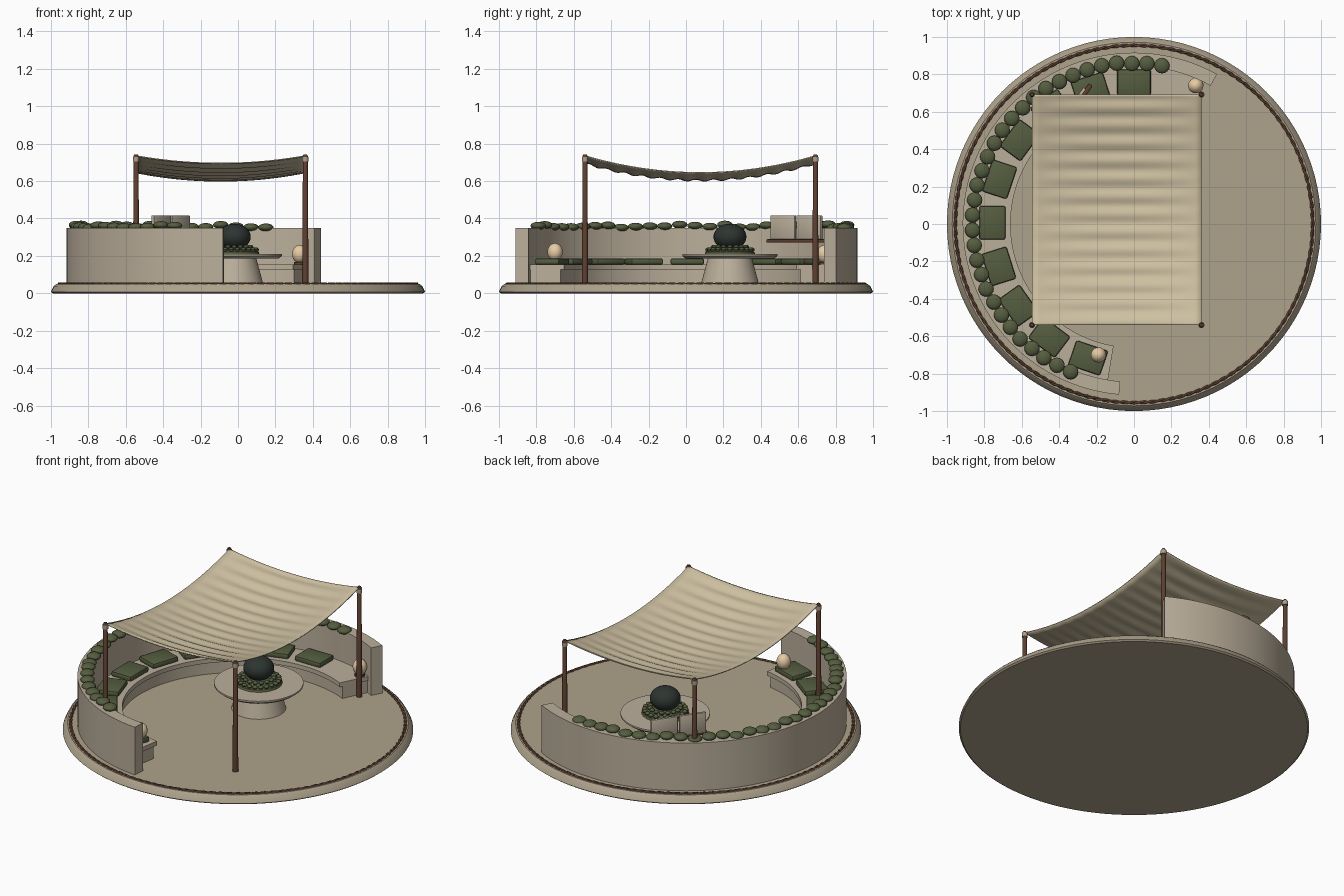
import bpy, bmesh, math, random
from math import cos, sin, radians, pi
from mathutils import Matrix, Vector

if "Cube" in bpy.data.objects:
    bpy.data.objects.remove(bpy.data.objects["Cube"])
random.seed(4)

def mat(name, rgb):
    m = bpy.data.materials.new(name)
    m.diffuse_color = (*rgb, 1)
    m.use_nodes = True
    m.node_tree.nodes["Principled BSDF"].inputs["Base Color"].default_value = m.diffuse_color
    return m

SAND = mat("sand", (0.42, 0.36, 0.26))
STONE = mat("stone", (0.50, 0.43, 0.33))
CLOTH = mat("cloth", (0.62, 0.53, 0.36))
GREEN = mat("green", (0.09, 0.11, 0.05))
DARK = mat("dark_green", (0.025, 0.035, 0.03))
WOOD = mat("wood", (0.11, 0.05, 0.03))
GLOW = mat("glow", (0.80, 0.60, 0.38))

def finish(name, bm, m, smooth=True):
    bmesh.ops.recalc_face_normals(bm, faces=bm.faces[:])
    me = bpy.data.meshes.new(name)
    bm.to_mesh(me)
    bm.free()
    ob = bpy.data.objects.new(name, me)
    bpy.context.collection.objects.link(ob)
    me.materials.append(m)
    if smooth:
        bpy.ops.object.select_all(action='DESELECT')
        ob.select_set(True)
        bpy.context.view_layer.objects.active = ob
        bpy.ops.object.shade_smooth_by_angle(angle=radians(35))
    return ob

def sweep(name, prof, m, a0=0, a1=360, steps=64, at=(0, 0)):
    """Sweep a closed (radius, z) profile about a vertical axis."""
    bm = bmesh.new()
    full = a1 - a0 >= 360
    rings = []
    for i in range(steps if full else steps + 1):
        a = radians(a0 + (a1 - a0) * i / steps)
        rings.append([bm.verts.new((at[0] + r * cos(a), at[1] + r * sin(a), z)) for r, z in prof])
    n = len(prof)
    for i in range(steps):
        p, q = rings[i], rings[(i + 1) % len(rings)]
        for j in range(n):
            bm.faces.new((p[j], q[j], q[(j + 1) % n], p[(j + 1) % n]))
    if not full:
        bm.faces.new(rings[0])
        bm.faces.new(rings[-1])
    bmesh.ops.remove_doubles(bm, verts=bm.verts[:], dist=1e-5)
    return finish(name, bm, m)

def blobs(name, items, m, u=16, v=10):
    """Many ellipsoids in one mesh: (position, radii)."""
    bm = bmesh.new()
    for p, s in items:
        bmesh.ops.create_uvsphere(bm, u_segments=u, v_segments=v, radius=1,
                                  matrix=Matrix.Translation(p) @ Matrix.Diagonal((*s, 1)))
    return finish(name, bm, m)

def box(name, size, loc, rot, m, bevel):
    bm = bmesh.new()
    bmesh.ops.create_cube(bm, size=1, matrix=Matrix.Diagonal((*size, 1)))
    bmesh.ops.bevel(bm, geom=bm.edges[:], offset=bevel, segments=2, affect='EDGES', profile=0.5)
    bm.transform(Matrix.Translation(loc) @ Matrix.Rotation(rot, 4, 'Z'))
    return finish(name, bm, m)

def polar(r, deg, z):
    return Vector((r * cos(radians(deg)), r * sin(radians(deg)), z))

# Round plinth
sweep("plinth", [(0, 0), (0.99, 0), (1.0, 0.008), (0.985, 0.038), (0.972, 0.05), (0, 0.05)], SAND, steps=96)

# Twisted rope around the rim
for k in range(2):
    cu = bpy.data.curves.new("rim_rope", 'CURVE')
    cu.dimensions = '3D'
    cu.bevel_depth = 0.006
    cu.bevel_resolution = 1
    n = 480
    sp = cu.splines.new('POLY')
    sp.points.add(n - 1)
    sp.use_cyclic_u = True
    for i in range(n):
        t = 2 * pi * i / n
        w = 60 * t + k * pi
        r = 0.955 + 0.004 * cos(w)
        sp.points[i].co = (r * cos(t), r * sin(t), 0.05 + 0.003 * sin(w), 1)
    ob = bpy.data.objects.new("rim_rope", cu)
    bpy.context.collection.objects.link(ob)
    cu.materials.append(WOOD)

# Curved wall and bench
sweep("curved_wall", [(0.845, 0.05), (0.916, 0.05), (0.916, 0.35), (0.845, 0.35)], STONE, 61, 265)
sweep("bench_base", [(0.68, 0.05), (0.85, 0.05), (0.85, 0.13), (0.68, 0.13)], STONE, 64, 260)
sweep("bench_seat", [(0.66, 0.128), (0.85, 0.128), (0.85, 0.155), (0.66, 0.155)], STONE, 63.5, 260.5)

# Seat cushions
for i in range(10):
    a = 90 + 17.9 * i
    box("cushion", (0.14, 0.18, 0.034), polar(0.757, a, 0.17), radians(a), GREEN, 0.011)

# Planting along the top of the wall
blobs("wall_planting", [(polar(0.861 + random.uniform(-.004, .004), 80 + 5.38 * i,
                               0.362 + random.uniform(-.012, .008)), (0.041, 0.041, 0.021))
                        for i in range(32)], GREEN)

# Pedestal table
C = (-0.02, 0.235)
sweep("table_pedestal", [(0, 0.05), (0.155, 0.05), (0.117, 0.19), (0, 0.19)], STONE, at=C)
sweep("table_top", [(0, 0.185), (0.235, 0.185), (0.255, 0.2), (0.255, 0.21), (0, 0.21)], STONE, at=C)

# Centrepiece: moss mound, pebbles and clipped ball
sweep("moss_mound", [(0, 0.21), (0.135, 0.21), (0.13, 0.222), (0.09, 0.245), (0, 0.255)], GREEN, steps=32, at=C)
peb = []
for r, z, n in ((0.118, 0.233, 22), (0.088, 0.247, 16)):
    for i in range(n):
        peb.append((polar(r, 360 * i / n, z) + Vector((*C, 0)), (0.015, 0.015, 0.012)))
blobs("moss_pebbles", peb, GREEN, 10, 6)
blobs("clipped_ball", [((*C, 0.302), (0.088, 0.088, 0.07))], DARK, 24, 16)

# Egg lanterns on small feet
for x, y, z in ((0.33, 0.74, 0.155), (-0.19, -0.70, 0.165)):
    sweep("lantern_foot", [(0, z), (0.03, z), (0.03, z + 0.012), (0, z + 0.012)], WOOD, steps=20, at=(x, y))
    blobs("lantern", [((x, y, z + 0.055), (0.041, 0.041, 0.048))], GLOW, 24, 16)

# Back rail with two upright pads
mid, ang = Vector((-0.36, 0.59, 0)), math.atan2(0.28, 0.20)
d = Vector((cos(ang), sin(ang), 0))
box("back_rail", (0.38, 0.026, 0.018), mid + d * 0.01 + Vector((0.012, -0.008, 0.28)), ang, WOOD, 0.005)
for s in (-1, 1):
    box("back_pad", (0.162, 0.018, 0.13), mid + d * 0.086 * s + Vector((0, 0, 0.352)), ang, STONE, 0.005)

# Canopy posts with collars
X0, X1, Y0, Y1 = -0.545, 0.36, -0.54, 0.692
for x in (X0, X1):
    for y in (Y0, Y1):
        sweep("post", [(0, 0.05), (0.017, 0.05), (0.013, 0.735), (0.009, 0.742), (0, 0.742)],
              WOOD, steps=14, at=(x, y))
        sweep("post_collar", [(0, 0.705), (0.017, 0.705), (0.017, 0.73), (0, 0.73)], SAND, steps=14, at=(x, y))

# Sagging rippled cloth
bm = bmesh.new()
NX, NY = 24, 120
g = []
for i in range(NX + 1):
    u = 2 * i / NX - 1
    row = []
    for j in range(NY + 1):
        v = 2 * j / NY - 1
        z = 0.735 - 0.04 * (1 - u * u) - 0.09 * (1 - v * v)
        z += 0.005 * (1 - u * u) * sin(13 * pi * (v + 1))
        row.append(bm.verts.new(((X0 + X1) / 2 + u * (X1 - X0) / 2, (Y0 + Y1) / 2 + v * (Y1 - Y0) / 2, z)))
    g.append(row)
for i in range(NX):
    for j in range(NY):
        bm.faces.new((g[i][j], g[i + 1][j], g[i + 1][j + 1], g[i][j + 1]))
cloth = finish("canopy_cloth", bm, CLOTH)
sol = cloth.modifiers.new("thickness", 'SOLIDIFY')
sol.thickness = 0.006
sol.offset = 0
